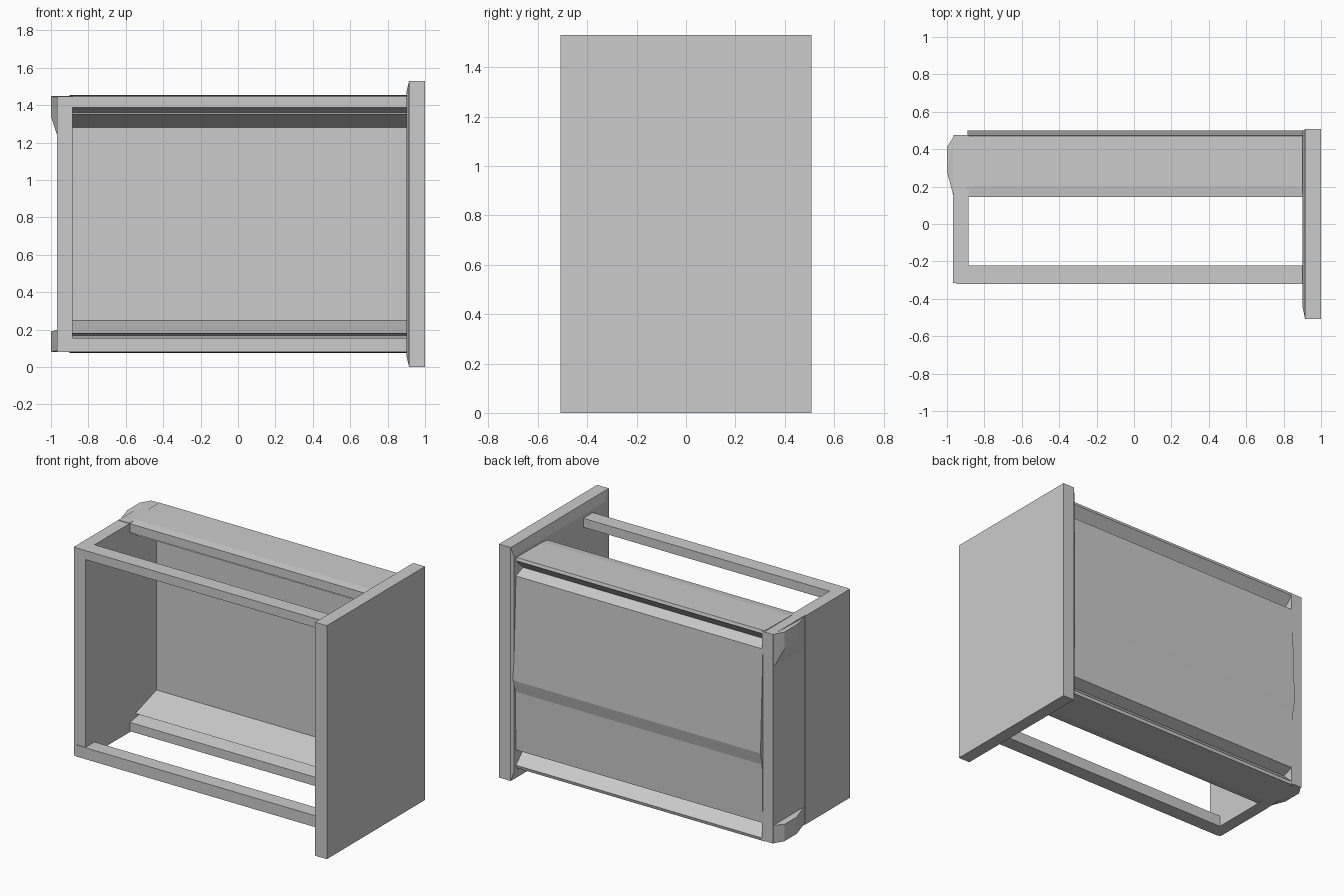
import bpy, bmesh

if "Cube" in bpy.data.objects:
    bpy.data.objects.remove(bpy.data.objects["Cube"])

MID = 0.765  # height of the horizontal mirror plane


def finish(name, bm):
    bmesh.ops.recalc_face_normals(bm, faces=bm.faces[:])
    mesh = bpy.data.meshes.new(name)
    bm.to_mesh(mesh)
    bm.free()
    ob = bpy.data.objects.new(name, mesh)
    bpy.context.collection.objects.link(ob)
    return ob


def hull(name, points):
    bm = bmesh.new()
    vs = [bm.verts.new(p) for p in points]
    bmesh.ops.convex_hull(bm, input=vs)
    bmesh.ops.dissolve_limit(bm, angle_limit=0.01, verts=bm.verts[:], edges=bm.edges[:])
    return finish(name, bm)


def box(name, x, y, z):
    return hull(name, [(a, b, c) for a in x for b in y for c in z])


def extrude_x(name, profile, x0, x1):
    """Extrude a (y, z) profile along x."""
    bm = bmesh.new()
    face = bm.faces.new([bm.verts.new((x0, y, z)) for y, z in profile])
    out = bmesh.ops.extrude_face_region(bm, geom=[face])
    moved = [g for g in out["geom"] if isinstance(g, bmesh.types.BMVert)]
    bmesh.ops.translate(bm, verts=moved, vec=(x1 - x0, 0, 0))
    return finish(name, bm)


def flip(points):
    return [(*p[:-1], 2 * MID - p[-1]) for p in points]


# Large end plate with a chamfered inner rim
plate = [(x, y, z) for x in (0.915, 1.0) for y in (-0.508, 0.508) for z in (0, 1.53)]
plate += [(0.90, y, z) for y in (-0.44, 0.495) for z in (0.06, 1.47)]
hull("end_plate", plate)

# Opposite side wall, front part and back part
box("side_wall_front", (-0.968, -0.885), (-0.315, 0.15), (0.08, 1.447))
box("side_wall_back", (-0.965, -0.885), (0.14, 0.475), (0.08, 1.45))

# Back panel: shallow fold outside, inward lips at top and bottom
lip = [(0.42, 1.28), (0.20, 1.35), (0.38, 1.372), (0.475, 1.335)]
outer = [(0.50, 0.66), (0.482, 0.58)]
extrude_x("back_panel", lip + outer + flip(lip)[::-1], -0.89, 0.905)

# Cover slabs, grip slots at the back, and end caps; mirrored top and bottom
cover = [(0.145, 1.445), (0.20, 1.452), (0.47, 1.455), (0.475, 1.435),
         (0.40, 1.362), (0.30, 1.362), (0.145, 1.387)]
cap_top = [(-0.96, 0.13, 1.44), (-0.96, 0.475, 1.45), (-1.0, 0.28, 1.45), (-1.0, 0.41, 1.45)]
upper_cap = cap_top + [(-1.0, 0.28, 1.34), (-1.0, 0.41, 1.34),
                       (-0.96, 0.14, 1.22), (-0.96, 0.475, 1.22)]
lower_cap = flip(cap_top) + [(-1.0, 0.28, 0.19), (-1.0, 0.41, 0.19),
                             (-0.96, 0.14, 0.20), (-0.96, 0.475, 0.20)]
for label, prof, cap in (("top", cover, upper_cap), ("bottom", flip(cover), lower_cap)):
    extrude_x(label + "_cover", prof, -0.90, 0.905)
    hull(label + "_end_cap", cap)

# Front rails
for label, z in (("top", (1.388, 1.447)), ("bottom", (0.08, 0.155))):
    box(label + "_front_rail", (-0.95, 0.905), (-0.32, -0.222), z)
